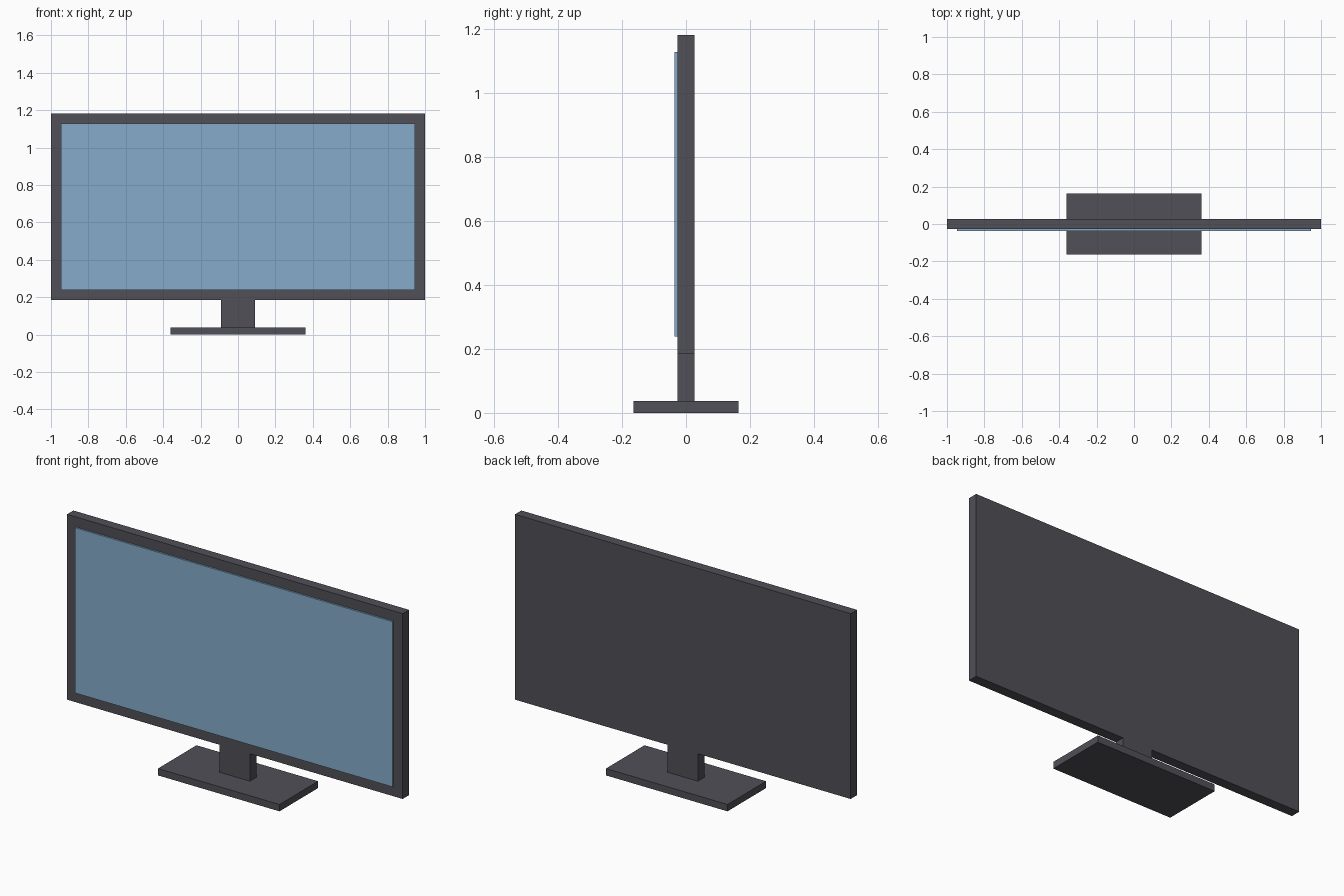
import bpy
import bmesh
from mathutils import Vector

cube = bpy.data.objects.get("Cube")
if cube:
    bpy.data.objects.remove(cube, do_unlink=True)


def material(name, rgb):
    mat = bpy.data.materials.new(name)
    mat.use_nodes = True
    colour = (*rgb, 1)
    mat.diffuse_color = colour
    mat.node_tree.nodes["Principled BSDF"].inputs["Base Color"].default_value = colour
    return mat


def box(name, low, high, mat):
    """Flat-shaded box between two opposite corners."""
    low, high = Vector(low), Vector(high)
    bm = bmesh.new()
    bmesh.ops.create_cube(bm, size=1)
    bmesh.ops.scale(bm, vec=high - low, verts=bm.verts)
    mesh = bpy.data.meshes.new(name)
    bm.to_mesh(mesh)
    bm.free()
    mesh.materials.append(mat)
    obj = bpy.data.objects.new(name, mesh)
    obj.location = (low + high) / 2
    bpy.context.collection.objects.link(obj)
    return obj


casing = material("dark grey plastic", (0.08, 0.08, 0.095))
glass = material("blue screen", (0.24, 0.41, 0.59))

half_depth = 0.027
base_top = 0.037
panel_bottom, panel_top = 0.185, 1.183
bezel = 0.054

# Stand
box("stand_base", (-0.362, -0.164, 0), (0.362, 0.164, base_top), casing)
box("stand_neck", (-0.09, -half_depth, base_top), (0.09, half_depth, panel_bottom), casing)

# Display panel with a thin raised screen on its front
box("panel", (-1, -half_depth, panel_bottom), (1, half_depth, panel_top), casing)
box("screen", (bezel - 1, -half_depth - 0.0095, panel_bottom + bezel),
    (1 - bezel, -half_depth, panel_top - bezel), glass)
